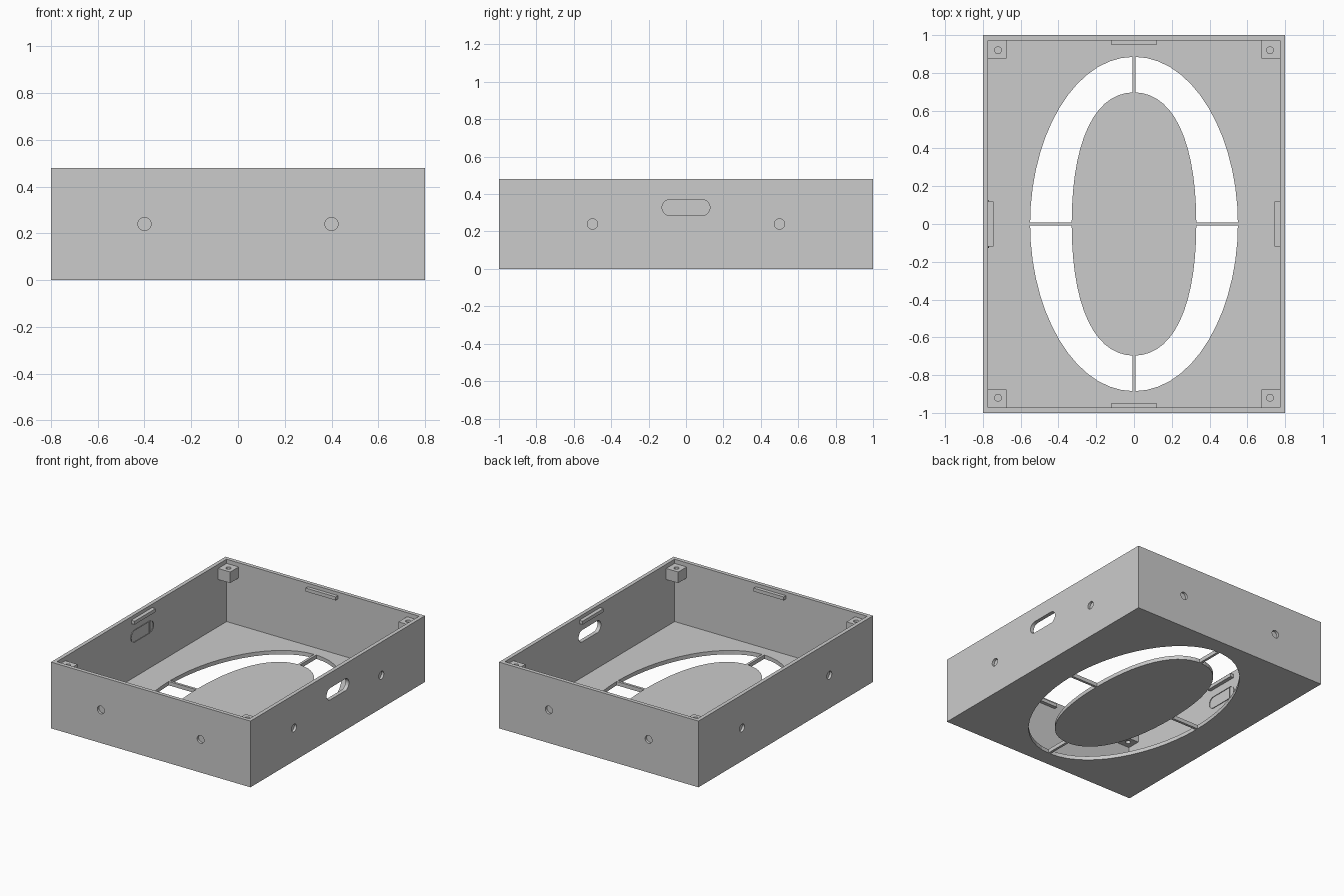
import bpy, bmesh
from mathutils import Vector

old = bpy.data.objects.get("Cube")
if old:
    bpy.data.objects.remove(old, do_unlink=True)

grey = bpy.data.materials.new("plain_grey")
grey.use_nodes = True
COLOR = (0.6, 0.6, 0.6, 1)
grey.diffuse_color = COLOR
grey.node_tree.nodes["Principled BSDF"].inputs["Base Color"].default_value = COLOR

W, D, H = 0.8, 1.0, 0.48      # half width, half depth, height
T = 0.028                     # wall and floor thickness


def finish(name, bm):
    bmesh.ops.recalc_face_normals(bm, faces=bm.faces)
    mesh = bpy.data.meshes.new(name)
    bm.to_mesh(mesh)
    bm.free()
    mesh.materials.append(grey)
    obj = bpy.data.objects.new(name, mesh)
    bpy.context.collection.objects.link(obj)
    return obj


def box(name, lo, hi):
    bm = bmesh.new()
    bmesh.ops.create_cube(bm, size=1)
    for v in bm.verts:
        v.co = [lo[i] + (v.co[i] + 0.5) * (hi[i] - lo[i]) for i in range(3)]
    return finish(name, bm)


def prism(name, outline, start, depth):
    """Extrude a closed 3D outline, moved by start, along depth."""
    bm = bmesh.new()
    face = bm.faces.new([bm.verts.new(Vector(p) + Vector(start)) for p in outline])
    new = bmesh.ops.extrude_face_region(bm, geom=[face])["geom"]
    bmesh.ops.translate(bm, vec=depth, verts=[g for g in new if isinstance(g, bmesh.types.BMVert)])
    return finish(name, bm)


def cylinder(name, centre, radius, depth, axis):
    bm = bmesh.new()
    bmesh.ops.create_cone(bm, cap_ends=True, segments=32, radius1=radius, radius2=radius, depth=depth)
    turn = Vector((0, 0, 1)).rotation_difference(Vector(axis)).to_matrix()
    bmesh.ops.rotate(bm, verts=bm.verts, matrix=turn)
    bmesh.ops.translate(bm, verts=bm.verts, vec=centre)
    return finish(name, bm)


def combine(target, others, operation="DIFFERENCE"):
    """Apply a boolean with each helper, then remove the helper."""
    for other in others:
        mod = target.modifiers.new("cut", "BOOLEAN")
        mod.operation, mod.solver, mod.object = operation, "EXACT", other
        bpy.context.view_layer.update()
        result = bpy.data.meshes.new_from_object(
            target.evaluated_get(bpy.context.evaluated_depsgraph_get()))
        target.modifiers.clear()
        target.data = result
        bpy.data.objects.remove(other, do_unlink=True)


def oval(rx, ry, hx, hy, n=14):
    """Closed oval from four mirrored Bezier quarters; hx and hy are handle ratios."""
    quarter = []
    for i in range(n):
        t = i / n
        a, b, c, d = (1 - t) ** 3, 3 * t * (1 - t) ** 2, 3 * t * t * (1 - t), t ** 3
        quarter.append((rx * (a + b + c * hx), ry * (b * hy + c + d)))
    half = quarter + [(0, ry)] + [(-x, y) for x, y in reversed(quarter[1:])]
    return [(x, y, 0) for x, y in half] + [(-x, -y, 0) for x, y in half]


# Open tray with a large oval window in the floor
tray = box("tray", (-W, -D, 0), (W, D, H))
combine(tray, [box("cavity", (-W + T, -D + T, T), (W - T, D - T, 1))])
combine(tray, [prism("window", oval(0.55, 0.885, 0.58, 0.52), (0, 0, -0.1), (0, 0, 0.2))])

# Thin pad inside the left-hand wall, around the slot
pad = box("wall_pad", (-W + T, -0.2, 0.24), (-W + T + 0.005, 0.2, 0.4))

# Rounded slots through both side walls
for s in (-1, 1):
    x0, x1 = sorted((s * 0.7, s * 0.9))
    for target in ((tray, pad) if s < 0 else (tray,)):
        cutter = box("slot", (x0, -0.085, 0.285), (x1, 0.085, 0.371))
        ends = [cylinder("slot_end", (s * 0.8, e * 0.085, 0.328), 0.043, 0.2, (1, 0, 0)) for e in (-1, 1)]
        combine(cutter, ends, "UNION")
        combine(target, [cutter])

# Shallow round sockets on all four outer walls
for s in (-1, 1):
    for e in (-1, 1):
        combine(tray, [cylinder("socket", (e * 0.4, s * D, 0.24), 0.028, 0.036, (0, 1, 0)),
                       cylinder("socket", (s * W, e * 0.5, 0.24), 0.028, 0.036, (1, 0, 0))])

# Central oval panel and the four bridges that hold it
prism("oval_panel", oval(0.33, 0.697, 0.62, 0.64), (0, 0, 0), (0, 0, T))
for s in (-1, 1):
    x0, x1 = sorted((s * 0.325, s * 0.552))
    box("side_bridge", (x0, -0.009, 0), (x1, 0.009, T))
    y0, y1 = sorted((s * 0.692, s * 0.887))
    box("end_bridge", (-0.009, y0, 0), (0.009, y1, T))

# Drilled corner blocks below the rim
for s in (-1, 1):
    for e in (-1, 1):
        x0, x1 = sorted((s * 0.675, s * (W - T)))
        y0, y1 = sorted((e * 0.875, e * (D - T)))
        block = box("corner_block", (x0, y0, 0.37), (x1, y1, 0.45))
        combine(block, [cylinder("bore", (s * 0.72, e * 0.92, 0.4), 0.018, 0.3, (0, 0, 1))])

# Snap ridges near the top of each wall
for s in (-1, 1):
    x0, x1 = sorted((s * (W - T), s * 0.745))
    box("side_ridge", (x0, -0.12, 0.43), (x1, 0.12, 0.455))
    y0, y1 = sorted((s * (D - T), s * 0.947))
    box("end_ridge", (-0.12, y0, 0.43), (0.12, y1, 0.455))
